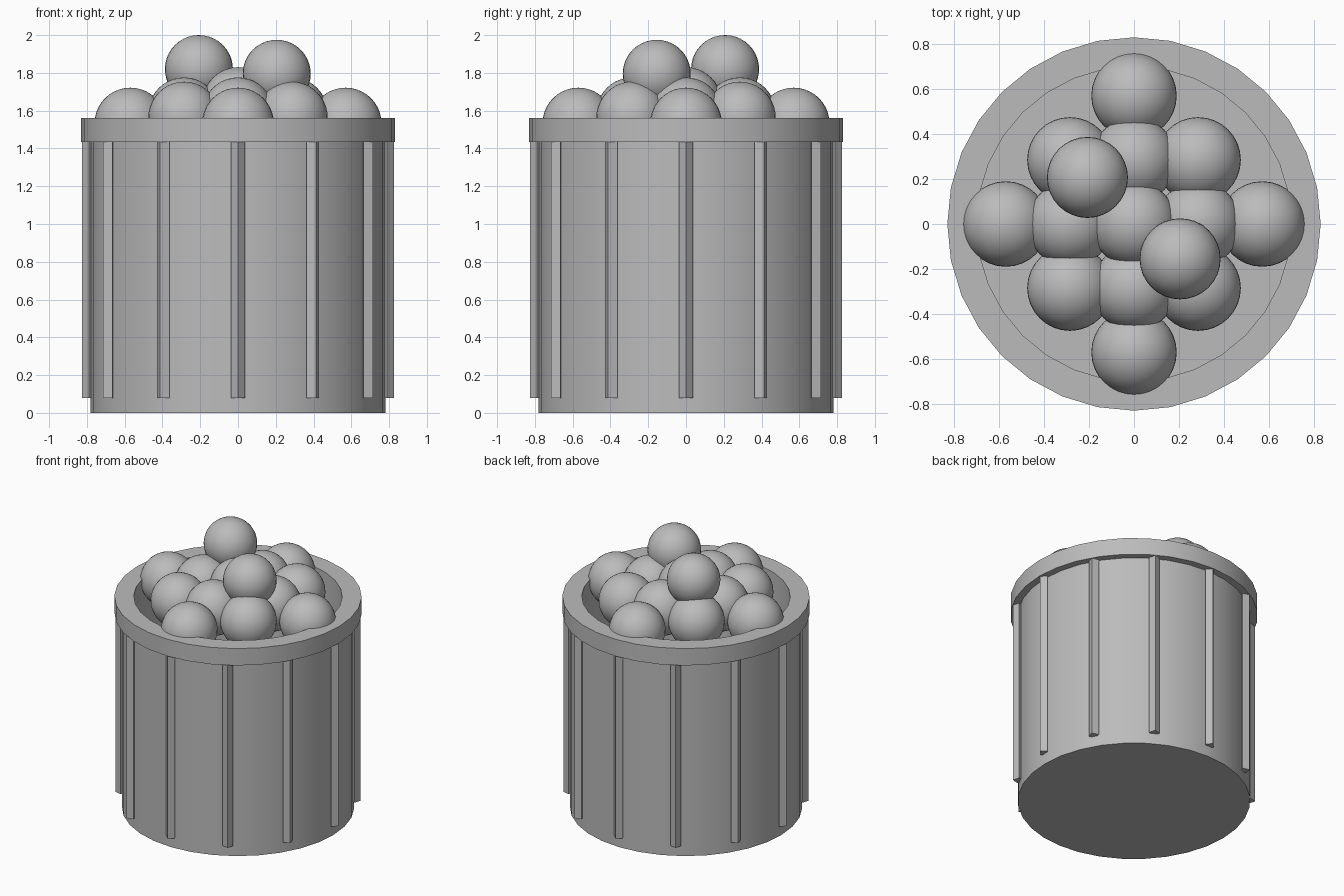
import bpy, bmesh, math
from mathutils import Matrix, Vector

old = bpy.data.objects.get("Cube")
if old:
    bpy.data.objects.remove(old, do_unlink=True)

grey = bpy.data.materials.new("plain grey")
grey.use_nodes = True
grey.diffuse_color = (0.5, 0.5, 0.5, 1)
grey.node_tree.nodes["Principled BSDF"].inputs["Base Color"].default_value = (0.5, 0.5, 0.5, 1)


def finish(bm, name):
    """Turn a bmesh into a smooth-shaded object with sharp edges kept."""
    bmesh.ops.recalc_face_normals(bm, faces=bm.faces)
    mesh = bpy.data.meshes.new(name)
    bm.to_mesh(mesh)
    bm.free()
    mesh.materials.append(grey)
    obj = bpy.data.objects.new(name, mesh)
    bpy.context.collection.objects.link(obj)
    bpy.ops.object.select_all(action="DESELECT")
    obj.select_set(True)
    bpy.context.view_layer.objects.active = obj
    bpy.ops.object.shade_smooth_by_angle(angle=math.radians(30))
    return obj


def lathe(name, profile, closed=False, sides=32):
    """Spin a list of (radius, height) points around the z axis."""
    bm = bmesh.new()
    verts = [bm.verts.new((r, 0, z)) for r, z in profile]
    edges = [bm.edges.new(pair) for pair in zip(verts, verts[1:])]
    if closed:
        edges.append(bm.edges.new((verts[-1], verts[0])))
    bmesh.ops.spin(bm, geom=verts + edges, axis=(0, 0, 1), cent=(0, 0, 0),
                   angle=math.tau, steps=sides, use_duplicate=False)
    bmesh.ops.remove_doubles(bm, verts=bm.verts, dist=0.0001)
    return finish(bm, name)


def ball(name, location, radius):
    bm = bmesh.new()
    bmesh.ops.create_uvsphere(bm, u_segments=32, v_segments=20, radius=radius,
                              matrix=Matrix.Translation(Vector(location)))
    return finish(bm, name)


# Hollow bucket and its thick rim
lathe("bucket_body", [(0, 0), (0.78, 0), (0.78, 1.44), (0.70, 1.44), (0.70, 0.08), (0, 0.08)])
lathe("bucket_rim", [(0.83, 1.435), (0.83, 1.56), (0.70, 1.56), (0.70, 1.435)], closed=True)

# Twelve upright ribs, each a square bar with one corner facing outward
RIB_LOW, RIB_HIGH = 0.08, 1.44
for i in range(12):
    bm = bmesh.new()
    place = (Matrix.Rotation(i * math.tau / 12, 4, "Z")
             @ Matrix.Translation((0.789, 0, (RIB_LOW + RIB_HIGH) / 2)))
    bmesh.ops.create_cone(bm, cap_ends=True, segments=4, radius1=0.036, radius2=0.036,
                          depth=RIB_HIGH - RIB_LOW, matrix=place)
    finish(bm, f"rib_{i + 1}")

# Heap of balls on a diamond-shaped grid, lower towards the wall
STEP = 0.285
for i in range(-2, 3):
    for j in range(-2, 3):
        if abs(i) + abs(j) <= 2:
            x, y = i * STEP, j * STEP
            ball(f"heap_ball_{i + 2}_{j + 2}", (x, y, 1.64 - 0.19 * math.hypot(x, y)), 0.19)

# Two loose balls on top of the heap
ball("top_ball_back", (-0.207, 0.207, 1.82), 0.18)
ball("top_ball_front", (0.205, -0.155, 1.795), 0.18)
